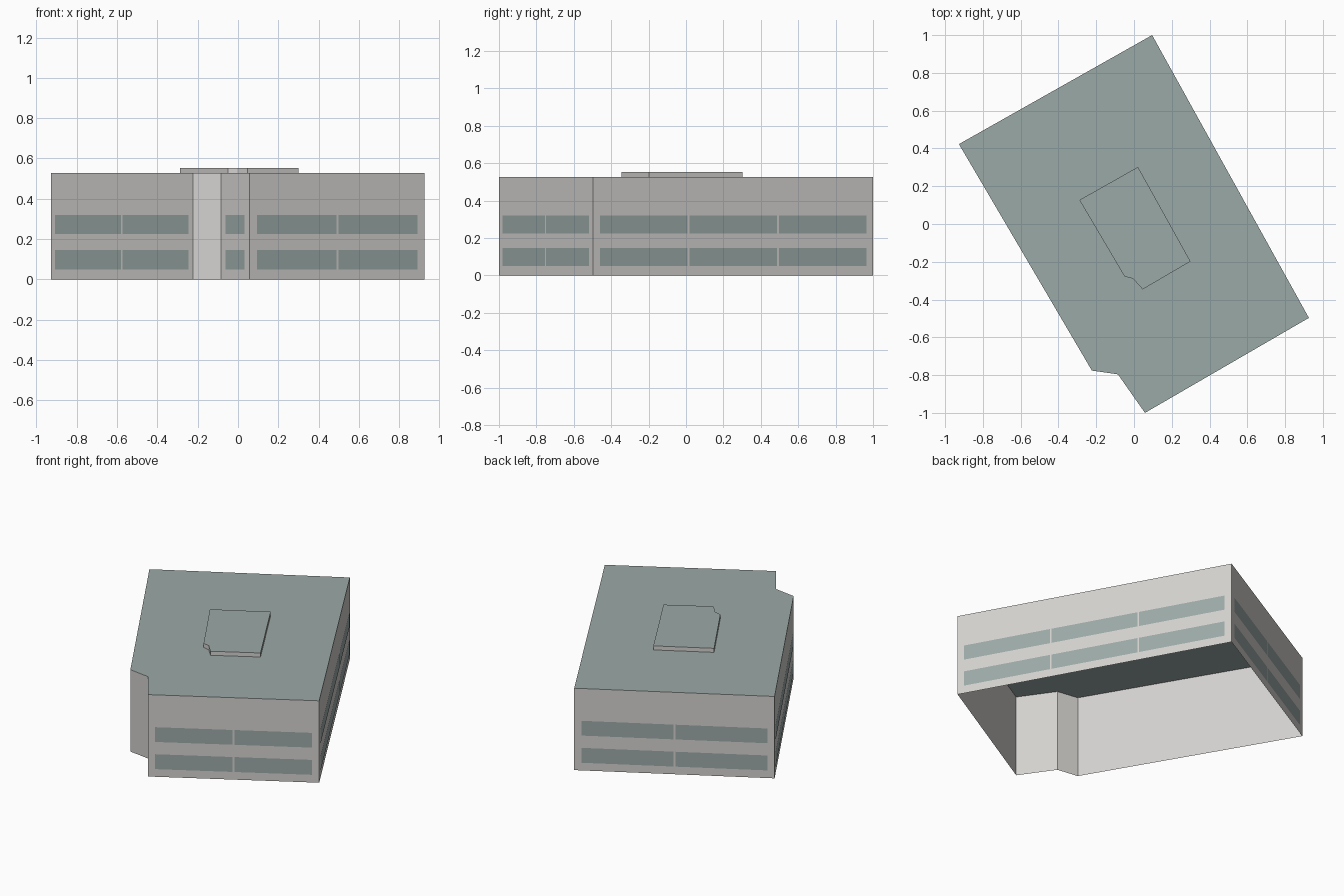
import bpy
import bmesh
from mathutils import Vector

cube = bpy.data.objects.get("Cube")
if cube:
    bpy.data.objects.remove(cube, do_unlink=True)


def material(name, color):
    mat = bpy.data.materials.new(name)
    mat.use_nodes = True
    mat.diffuse_color = (*color, 1)
    mat.node_tree.nodes["Principled BSDF"].inputs["Base Color"].default_value = (*color, 1)
    return mat


wall_grey = material("warm grey wall", (0.65, 0.64, 0.62))
slate = material("blue grey roof and glass", (0.33, 0.40, 0.39))


def make_object(name, bm, mats):
    mesh = bpy.data.meshes.new(name)
    bm.to_mesh(mesh)
    bm.free()
    for mat in mats:
        mesh.materials.append(mat)
    obj = bpy.data.objects.new(name, mesh)
    bpy.context.collection.objects.link(obj)
    return obj


def block(name, outline, z0, z1):
    """Open-bottomed prism: grey sides and a slate top."""
    bm = bmesh.new()
    low = [bm.verts.new((x, y, z0)) for x, y in outline]
    high = [bm.verts.new((x, y, z1)) for x, y in outline]
    for i in range(len(outline)):
        j = (i + 1) % len(outline)
        bm.faces.new((low[i], low[j], high[j], high[i]))
    bm.faces.new(high).material_index = 1
    return make_object(name, bm, (wall_grey, slate))


def window_bands(name, start, end, columns):
    """Two rows of glass sheets just outside one wall."""
    a, b = Vector((*start, 0)), Vector((*end, 0))
    along = (b - a).normalized()
    outward = Vector((along.y, -along.x, 0)) * 0.002
    margin, gap = 0.042, 0.012
    width = ((b - a).length - 2 * margin - gap * (columns - 1)) / columns
    bm = bmesh.new()
    for z0, z1 in ((0.05, 0.146), (0.225, 0.32)):
        for i in range(columns):
            s = margin + i * (width + gap)
            p = a + along * s + outward
            q = p + along * width
            corners = ((p, z0), (q, z0), (q, z1), (p, z1))
            bm.faces.new([bm.verts.new((c.x, c.y, z)) for c, z in corners])
    make_object(name, bm, (slate,))


# Main building with its chamfered, notched entrance corner
notch_a, notch_b = (-0.223, -0.776), (-0.085, -0.796)
front, right = (0.058, -1.0), (0.926, -0.497)
back, left = (0.096, 1.0), (-0.927, 0.423)
block("main_building", [notch_a, notch_b, front, right, back, left], 0, 0.527)

# Raised roof housing, following the same outline
block("roof_housing", [(-0.05, -0.278), (-0.006, -0.289), (0.046, -0.346),
                       (0.299, -0.198), (0.021, 0.302), (-0.289, 0.127)], 0.527, 0.553)

# Window bands on every wall but the entrance
window_bands("corner_windows", notch_b, front, 1)
window_bands("front_windows", front, right, 2)
window_bands("long_side_windows", right, back, 3)
window_bands("back_windows", back, left, 2)
window_bands("short_side_windows", left, notch_a, 2)
